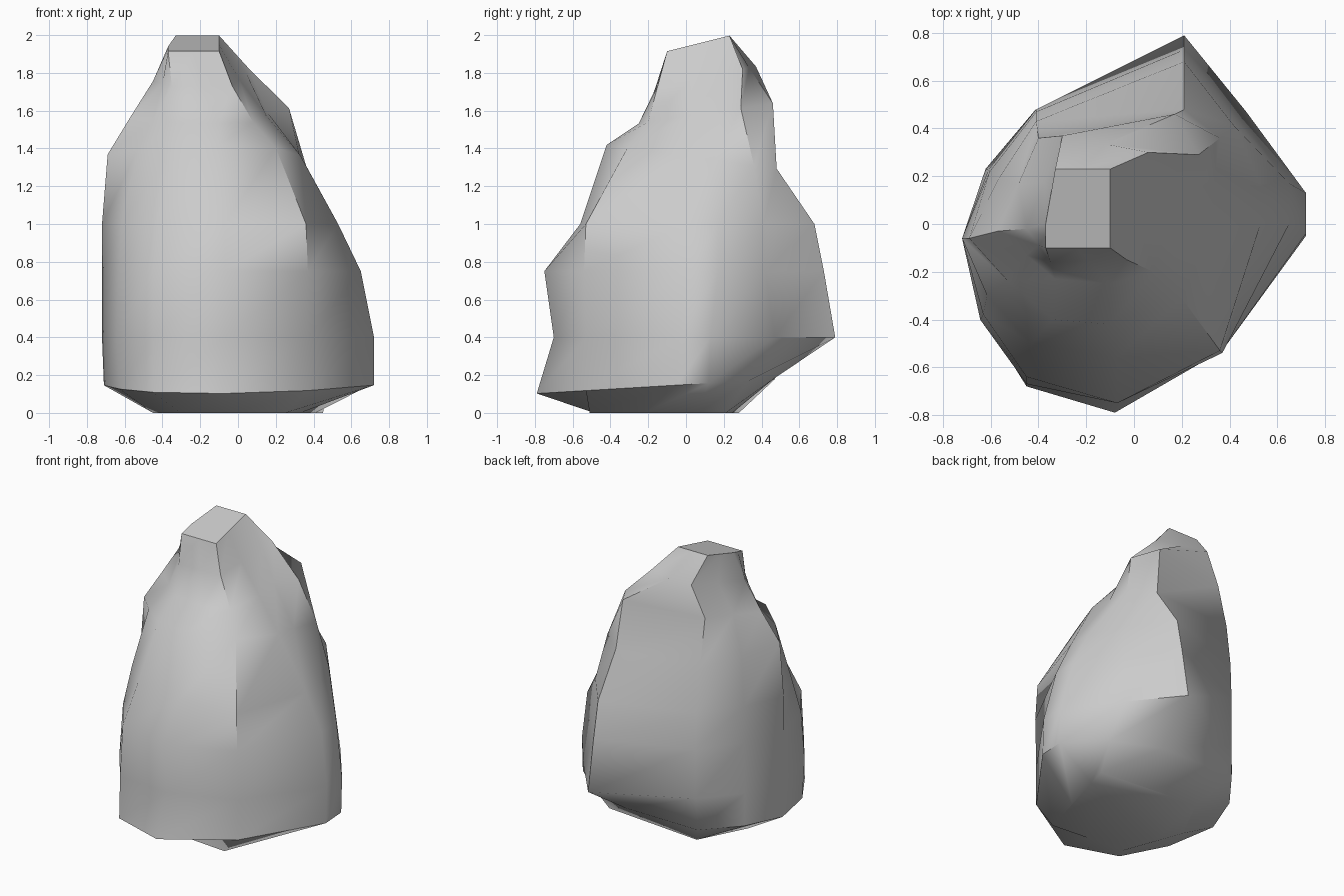
import bpy, bmesh, math

if "Cube" in bpy.data.objects:
    bpy.data.objects.remove(bpy.data.objects["Cube"])

# Corners of each ring run anticlockwise seen from above, starting at the left.
# A ring's height is z + slope * y.


def mix(a, b, t=0.5, push=1.0):
    return tuple((p + (q - p) * t) * push for p, q in zip(a, b))


def plain(z, slope, left, fl, fr, right, back):
    """Simple five-cornered ring, subdivided to match the full rings."""
    return z, slope, [left, mix(left, fl), fl, mix(fl, fr), fr, mix(fr, right, .4),
                      mix(fr, right, .8), right, mix(right, back), back, mix(back, left)]


def full(z, slope, push, left, fl, front, fr, right, rear_right, back, bl):
    """Detailed ring with rounded left corners and a flattened right side."""
    return z, slope, [left, mix(left, fl, .5, push), fl, front, fr, right,
                      (right[0], right[1] + .17), rear_right, back, bl,
                      mix(bl, left, .5, push)]


RINGS = [
    # foot
    plain(0, 0, (-.45, -.05), (-.30, -.46), (.25, -.51), (.45, .21), (-.28, .28)),
    full(.15, .06, 1.08, (-.71, -.06), (-.45, -.68), (-.08, -.79), (.37, -.53),
         (.72, -.05), (.48, .33), (.15, .46), (-.42, .47)),
    # belly
    full(.40, 0, 1.1, (-.72, -.06), (-.45, -.67), (-.07, -.70), (.37, -.53),
         (.72, -.04), (.47, .47), (.21, .79), (-.41, .48)),
    full(.75, 0, 1.08, (-.72, -.06), (-.45, -.64), (-.07, -.75), (.37, -.54),
         (.65, 0), (.44, .42), (.21, .73), (-.41, .48)),
    full(1.0, 0, 1.07, (-.72, -.06), (-.43, -.50), (-.07, -.56), (.36, -.53),
         (.53, 0), (.42, .41), (.21, .68), (-.41, .47)),
    # shoulders
    full(1.36, -.14, 1.03, (-.69, -.06), (-.34, -.40), (-.10, -.42), (.20, -.31),
         (.33, -.02), (.36, .36), (.21, .48), (-.41, .43)),
    full(1.57, .15, 1.0, (-.57, -.03), (-.33, -.23), (-.10, -.25), (.08, -.20),
         (.15, .02), (.27, .29), (.17, .46), (-.40, .36)),
    # crown
    plain(1.76, .2, (-.45, -.02), (-.35, -.16), (-.03, -.15), (.06, .30), (-.30, .37)),
    plain(1.94, .25, (-.37, 0), (-.37, -.10), (-.10, -.10), (-.10, .23), (-.33, .23)),
]

# Rock body: rings joined into a faceted loft
bm = bmesh.new()
loops = [[bm.verts.new((x, y, z + slope * y)) for x, y in pts] for z, slope, pts in RINGS]
n = len(loops[0])
for low, high in zip(loops, loops[1:]):
    for i in range(n):
        j = (i + 1) % n
        bm.faces.new((low[i], low[j], high[j], high[i]))

# Flat underside and sloping top
bm.faces.new(loops[0][::-1])
bm.faces.new(loops[-1])
bmesh.ops.recalc_face_normals(bm, faces=bm.faces)

mesh = bpy.data.meshes.new("rock")
bm.to_mesh(mesh)
bm.free()
rock = bpy.data.objects.new("rock", mesh)
bpy.context.collection.objects.link(rock)

# Soft facets with crisp ridges
bpy.context.view_layer.objects.active = rock
rock.select_set(True)
bpy.ops.object.shade_smooth_by_angle(angle=math.radians(48))
